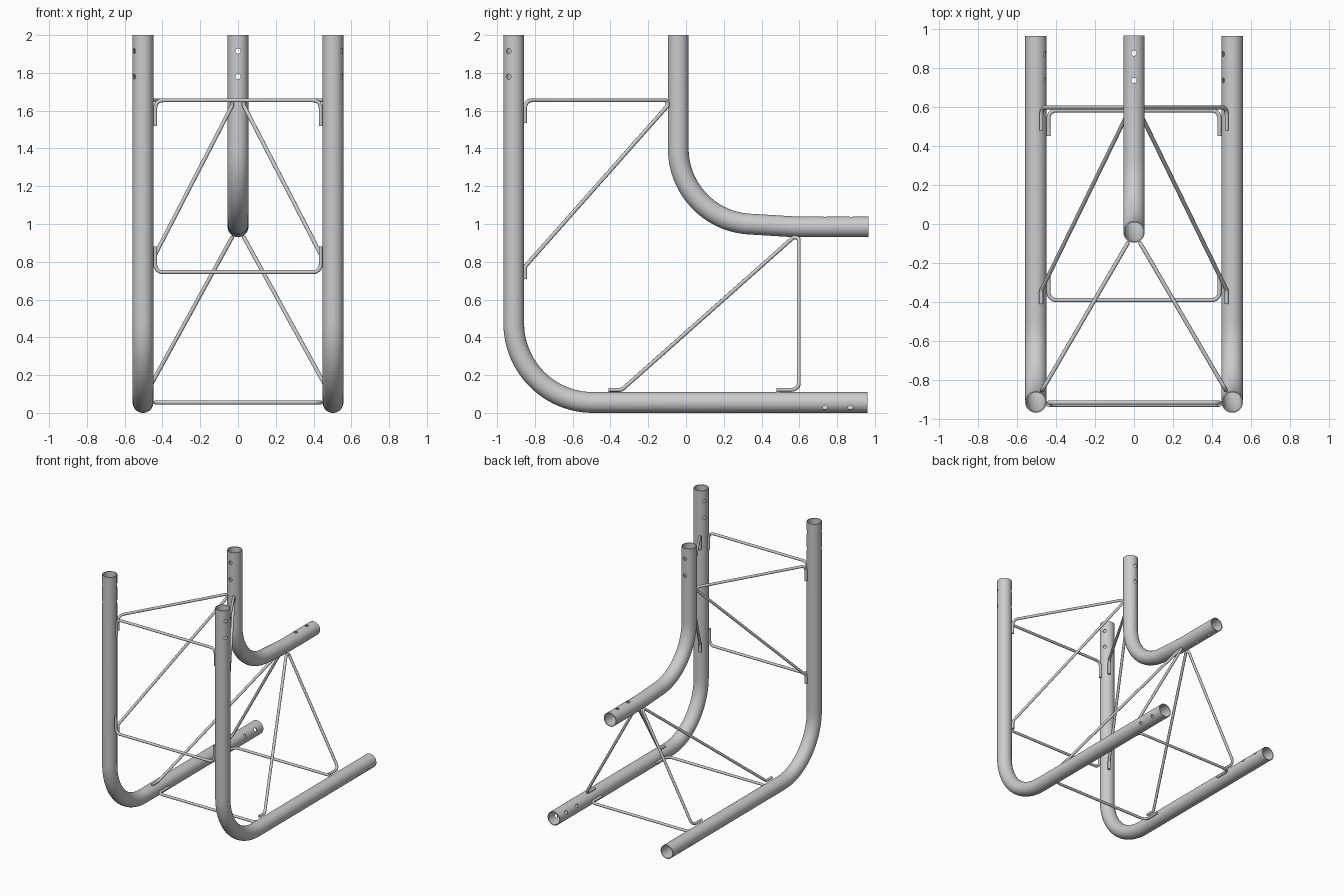
import bpy, bmesh, math
from mathutils import Vector

if "Cube" in bpy.data.objects:
    bpy.data.objects.remove(bpy.data.objects["Cube"])

TUBE_R, BORE_R, ROD_R, HOLE_R = 0.055, 0.049, 0.0105, 0.014


def rounded(points, radii, steps):
    """Polyline whose inner corners are replaced by arcs."""
    pts = [Vector(p) for p in points]
    out = [pts[0]]
    for a, p, b, r in zip(pts, pts[1:], pts[2:], radii):
        if r == 0:
            out.append(p)
            continue
        d1, d2 = (a - p).normalized(), (b - p).normalized()
        half = d1.angle(d2) / 2
        t = r / math.tan(half)
        c = p + (d1 + d2).normalized() * r / math.sin(half)
        u, v = (p + d1 * t - c).normalized(), (p + d2 * t - c).normalized()
        out += [c + u.slerp(v, i / steps).normalized() * r for i in range(steps + 1)]
    return out + [pts[-1]]


def sweep(name, path, radius, sides, bore=None):
    """Round bar along a path, or an open pipe when a bore is given."""
    bm = bmesh.new()
    n = len(path)
    segs = [(path[i + 1] - path[i]).normalized() for i in range(n - 1)]
    tans = [segs[0]] + [(segs[i] + segs[i + 1]).normalized() for i in range(n - 2)] + [segs[-1]]
    normal = tans[0].orthogonal().normalized()
    shells = [[] for _ in range(2 if bore else 1)]
    for p, t in zip(path, tans):
        normal = (normal - t * normal.dot(t)).normalized()
        side = t.cross(normal)
        for shell, r in zip(shells, (radius, bore)):
            angles = [2 * math.pi * k / sides for k in range(sides)]
            shell.append([bm.verts.new(p + (normal * math.cos(q) + side * math.sin(q)) * r)
                          for q in angles])

    def bridge(a, b):
        for k in range(sides):
            j = (k + 1) % sides
            bm.faces.new((a[k], a[j], b[j], b[k]))

    for shell in shells:
        for a, b in zip(shell, shell[1:]):
            bridge(a, b)
    for end in (0, -1):
        if bore:
            bridge(shells[0][end], shells[1][end])
        else:
            bm.faces.new(shells[0][end])
    bmesh.ops.recalc_face_normals(bm, faces=bm.faces)
    mesh = bpy.data.meshes.new(name)
    bm.to_mesh(mesh)
    bm.free()
    ob = bpy.data.objects.new(name, mesh)
    bpy.context.collection.objects.link(ob)
    return ob


def activate(ob):
    bpy.ops.object.select_all(action='DESELECT')
    ob.select_set(True)
    bpy.context.view_layer.objects.active = ob


def smooth(ob):
    activate(ob)
    bpy.ops.object.shade_smooth_by_angle(angle=math.radians(35))


def drill(ob, centre, direction):
    """Pin hole straight through a pipe."""
    c, d = Vector(centre), Vector(direction).normalized()
    cutter = sweep("hole_cutter", [c - d * 0.09, c + d * 0.09], HOLE_R, 16)
    cutter.hide_render = True
    mod = ob.modifiers.new("hole", 'BOOLEAN')
    mod.operation, mod.solver, mod.object = 'DIFFERENCE', 'EXACT', cutter
    activate(ob)
    bpy.ops.object.modifier_apply(modifier=mod.name)
    bpy.data.objects.remove(cutter)


def rod(name, points, radii):
    smooth(sweep(name, rounded(points, radii, 6), ROD_R, 12))


# Central bent pipe
mid = sweep("centre_pipe", rounded(
    [(0, -0.041, 2), (0, -0.041, 1.0226), (0, 0.575, 0.985), (0, 0.965, 0.985)],
    [0.40, 0], 24), TUBE_R, 40, BORE_R)
for z in (1.915, 1.78):
    drill(mid, (0, -0.041, z), (0, 1, 0))
for y in (0.735, 0.875):
    drill(mid, (0, y, 0.985), (0, 0, 1))
smooth(mid)

for s, label in ((-1, "left"), (1, "right")):
    # Side bent pipes
    x = 0.503 * s
    pipe = sweep(label + "_pipe", rounded(
        [(x, -0.912, 2), (x, -0.912, 0.055), (x, 0.962, 0.055)], [0.42], 24),
        TUBE_R, 40, BORE_R)
    for z in (1.915, 1.78):
        drill(pipe, (x, -0.912, z), (0.866 * s, -0.5, 0))
    for y in (0.735, 0.87):
        drill(pipe, (x, y, 0.055), (0.866 * s, 0, -0.5))
    smooth(pipe)

    # Zigzag braces from the side pipes to the centre pipe
    bx, by, ax = 0.471 * s, -0.852, 0.032 * s
    rod(label + "_upper_brace",
        [(bx, by, 1.535), (bx, by, 1.655), (ax, -0.098, 1.655), (ax, -0.098, 1.625),
         (bx, by, 0.775), (bx, by, 0.71)], [0.04, 0.015, 0.012, 0.03])
    bx, bz = 0.475 * s, 0.122
    rod(label + "_lower_brace",
        [(bx, 0.48, bz), (bx, 0.597, bz), (ax, 0.597, 0.928), (ax, 0.567, 0.928),
         (bx, -0.34, bz), (bx, -0.41, bz)], [0.04, 0.015, 0.012, 0.03])

# U-shaped cross rods between the two side pipes
w = 0.438
for name, z, end, y in (("upper_cross_rod", 1.655, 1.52, -0.915),
                        ("middle_cross_rod", 0.745, 0.88, -0.927)):
    rod(name, [(-w, y, end), (-w, y, z), (w, y, z), (w, y, end)], [0.04, 0.04])
for name, y, end in (("rear_cross_rod", 0.582, 0.45), ("front_cross_rod", -0.39, -0.255)):
    rod(name, [(-w, end, 0.055), (-w, y, 0.055), (w, y, 0.055), (w, end, 0.055)], [0.04, 0.04])
